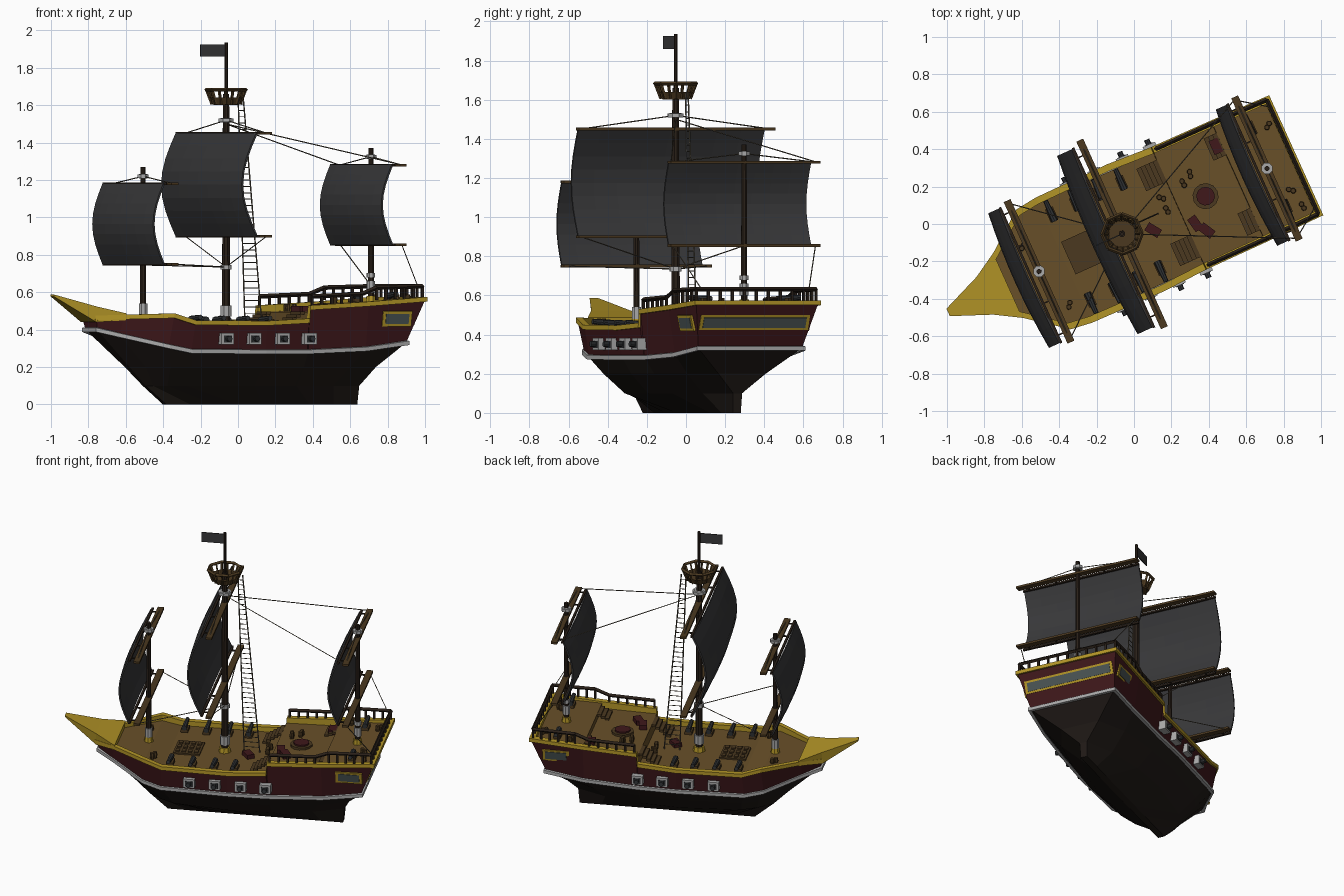
import bpy, bmesh, math, random
from mathutils import Matrix, Vector as V

if "Cube" in bpy.data.objects:
    bpy.data.objects.remove(bpy.data.objects["Cube"])

random.seed(4)
# ship is built along its own axis (bow -x), then turned in plan
BASE = Matrix.Translation((.009, -.02, 0)) @ Matrix.Rotation(math.radians(24.3), 4, 'Z')
COL = dict(yellow=(.45, .3, .02), deck=(.14, .08, .022), maroon=(.05, .009, .011), black=(.014, .01, .008),
           sail=(.04, .04, .042), wood=(.022, .014, .009), plank=(.07, .04, .014), grey=(.4, .4, .4),
           iron=(.03, .033, .036), glass=(.07, .09, .09), rope=(.12, .1, .07))
MAT = {}
for k, c in COL.items():
    MAT[k] = bpy.data.materials.new(k)
    MAT[k].diffuse_color = (*c, 1)


class Part:
    def __init__(self, name, mat):
        self.name, self.mat, self.bm = name, mat, bmesh.new()

    def box(self, loc, size, rot=(0, 'X')):
        m = Matrix.Translation(loc) @ Matrix.Rotation(rot[0], 4, rot[1]) @ Matrix.Diagonal((*size, 1))
        bmesh.ops.create_cube(self.bm, size=1, matrix=m)
        return self

    def rod(self, a, b, r, r2=None, n=8):
        a, b = V(a), V(b)
        d = b - a
        m = Matrix.Translation((a + b) / 2) @ d.to_track_quat('Z', 'Y').to_matrix().to_4x4()
        bmesh.ops.create_cone(self.bm, cap_ends=True, segments=n, radius1=r, radius2=r if r2 is None else r2,
                              depth=d.length, matrix=m)
        return self

    def loft(self, levels, cap=(False, False)):
        # each level is a row of (u, half width, z), mirrored into a closed ring
        rings = [[self.bm.verts.new((u, w, z)) for u, w, z in L] +
                 [self.bm.verts.new((u, -w, z)) for u, w, z in reversed(L)] for L in levels]
        for A, B in zip(rings, rings[1:]):
            for i in range(len(A)):
                j = (i + 1) % len(A)
                self.bm.faces.new((A[i], A[j], B[j], B[i]))
        for use, R in zip(cap, (rings[0], rings[-1])):
            h = len(R) // 2
            if use:
                for i in range(h - 1):
                    self.bm.faces.new((R[i], R[i + 1], R[-2 - i], R[-1 - i]))
        return self

    def done(self, solid=0):
        bmesh.ops.recalc_face_normals(self.bm, faces=self.bm.faces)
        me = bpy.data.meshes.new(self.name)
        self.bm.to_mesh(me)
        me.materials.append(MAT[self.mat])
        ob = bpy.data.objects.new(self.name, me)
        bpy.context.collection.objects.link(ob)
        ob.matrix_world = BASE
        if solid:
            md = ob.modifiers.new('thickness', 'SOLIDIFY')
            md.thickness, md.offset = solid, 0
        return ob


def off(L, d, dz):
    n = len(L) - 1
    return [(u + (-d if i == 0 else d if i == n else 0), w + d, z + dz) for i, (u, w, z) in enumerate(L)]


# hull
rail = [(-.88, .09, .45), (-.76, .17, .455), (-.54, .34, .462), (-.42, .355, .425), (0, .36, .422), (.25, .347, .435),
        (.255, .347, .505), (.6, .345, .525), (.93, .34, .55)]
chine = [(-.87, .075, .4), (-.77, .145, .37), (-.55, .3, .31), (-.43, .325, .285), (0, .335, .282), (.25, .325, .282),
         (.255, .325, .282), (.6, .31, .297), (.845, .29, .33)]
bilge = [(u, w, .2) for u, w in ((-.66, .03), (-.6, .11), (-.5, .21), (-.4, .26), (0, .285), (.25, .27), (.255, .27),
                                 (.55, .22), (.74, .13))]
low = [(u, w, .1) for u, w in ((-.56, .02), (-.53, .05), (-.47, .1), (-.38, .15), (0, .19), (.25, .17), (.255, .17),
                               (.5, .11), (.69, .025))]
keel = [(-.44 + 1.12 * i / 8, .022, 0) for i in range(9)]
Part('lower_hull', 'black').loft([keel, low, bilge, chine], (True, False)).done()
Part('upper_hull', 'maroon').loft([chine, rail]).done()
Part('hull_stripe', 'grey').loft([off(chine, d, z) for d, z in ((-.005, -.012), (.014, -.012), (.014, .01), (-.005, .014))]).done()
Part('gunwale', 'yellow').loft([off(rail, d, z) for d, z in ((-.004, 0), (.012, 0), (.012, .025), (-.025, .025), (-.025, -.03))]).done()
Part('bow_wedge', 'yellow').loft([[(-1.1, .02, .578), (-.885, .1, .44), (-.75, .18, .45)],
                                  [(-1.1, .022, .588), (-.885, .11, .523), (-.75, .19, .487)]], (True, True)).done()
deck = [(-.78, .14, .455), (-.54, .325, .447), (-.42, .335, .416), (.25, .33, .42), (.252, .33, .495),
        (.6, .33, .505), (.602, .33, .54), (.92, .325, .552)]
Part('deck', 'deck').loft([deck], (True, False)).done()

# stern and quarter windows
frame, pane = Part('window_frames', 'yellow'), Part('window_panes', 'glass')
for p, h, t, ins in ((frame, .082, .02, 0), (pane, .055, .026, .035)):
    p.box((.891, 0, .465), (t, .61 - ins, h), (math.radians(21), 'Y'))
    for s in (1, -1):
        p.box((.775, s * .322, .46), (.17 - ins, t, h), (-s * math.radians(12), 'X'))
    p.done()

# gun ports
gp, gd = Part('gun_ports', 'grey'), Part('gun_port_barrels', 'iron')
for u in (-.24, -.077, .088, .247):
    for s in (1, -1):
        gp.box((u, s * .352, .352), (.072, .05, .06))
        gd.box((u, s * .354, .35), (.046, .052, .036)).rod((u, s * .35, .35), (u, s * .405, .352), .015)
gp.done(), gd.done()

# poop railing
rl = Part('poop_railing', 'wood')
for s in (1, -1):
    path = [(.27, s * .34, .578), (.56, s * .34, .59), (.65, s * .34, .625), (.92, s * .335, .632)]
    for a, b in zip(path, path[1:]):
        rl.rod(a, b, .012, n=4)
        n = max(1, round((b[0] - a[0]) / .06))
        for i in range(n):
            q = V(a).lerp(V(b), i / n)
            rl.box((q.x, q.y, q.z - .03), (.013, .013, .07))
rl.rod((.92, -.335, .632), (.92, .335, .632), .012, n=4)
for i in range(11):
    rl.box((.92, -.335 + .067 * i, .6), (.013, .013, .07))
rl.done()

# stairs
st = Part('stairs', 'plank')
for s in (1, -1):
    for i in range(5):
        st.box((.145 + i * .024, s * .22, .425 + i * .016), (.025, .13, .016))
    for i in range(3):
        st.box((.54 + i * .025, s * .22, .508 + i * .011), (.026, .13, .014))
st.done()

# masts with collars, yards, sails
ropes = Part('rigging', 'rope')
masts, collars, yards = Part('masts', 'wood'), Part('mast_collars', 'grey'), Part('yards', 'plank')
bases, ties = Part('mast_bases', 'yellow'), Part('sail_ties', 'wood')
for name, u, r, z0, top, zt, zb, half, depth, cols in (
        ('fore_sail', -.567, .018, .44, 1.27, 1.18, .75, .415, .06, (1.22, .51)),
        ('main_sail', -.08, .024, .41, 1.66, 1.45, .9, .55, .085, (1.52, .735, .5)),
        ('mizzen_sail', .77, .018, .54, 1.37, 1.28, .855, .42, .06, (1.325, .69, .63))):
    masts.rod((u, 0, z0 - .05), (u, 0, top), r, r * .75)
    bases.rod((u, 0, z0), (u, 0, z0 + .04), r * 1.7, r * 1.4)
    for z in cols:
        h = .03 if z < .66 else .012
        collars.rod((u, 0, z - h), (u, 0, z + h), r * 1.35)
        if z > 1:
            collars.rod((u, 0, z - .01), (u, 0, z + .01), r * 1.8)
    for z in (zt, zb):
        yards.box((u, 0, z), (.04, half * 2, .014))
        ties.box((u - .05, 0, z), (.014, half * 1.92, .012))
        for s in (-.85, -.4, .4, .85):
            ties.box((u - .025, s * half, z), (.05, .008, .008))
    for s in (1, -1):
        ropes.rod((u, 0, cols[0]), (u, s * half * .97, zt), .003, n=4)
    sail = Part(name, 'sail')
    N, M = 8, 8
    g = [[sail.bm.verts.new((u - .055 - depth * math.sin(math.pi * i / N) * (1 + .15 * (1 - (2 * j / M - 1) ** 2))
                             - .012 * (1 - (2 * j / M - 1) ** 2),
                             half * .95 * (2 * j / M - 1), zt + (zb - zt) * i / N)) for j in range(M + 1)] for i in range(N + 1)]
    for i in range(N):
        for j in range(M):
            sail.bm.faces.new((g[i][j], g[i + 1][j], g[i + 1][j + 1], g[i][j + 1]))
    sail.done(.01)
masts.rod((-.08, 0, 1.6), (-.08, 0, 1.935), .01)
for p in (masts, collars, yards, bases, ties):
    p.done()

# stays between the masts
for s in (1, -1):
    for a, b in (((-.08, 0, 1.5), (.77, s * .41, 1.28)), ((-.08, 0, .735), (-.08, s * .53, .9)),
                 ((-.08, 0, .735), (-.567, s * .4, .75)), ((.77, s * .4, .855), (.91, s * .3, .63))):
        ropes.rod(a, b, .003, n=4)
# rope ladder to the nest
bl, br, tl, tr = V((.04, .02, .42)), V((.14, .02, .42)), V((0, .02, 1.64)), V((.03, .02, 1.64))
ropes.rod(bl, tl, .004, n=4).rod(br, tr, .004, n=4)
for i in range(1, 36):
    ropes.rod(bl.lerp(tl, i / 36), br.lerp(tr, i / 36), .0025, n=4)
ropes.done()

# crow's nest
cn = Part('crows_nest', 'plank')
cn.rod((-.08, 0, 1.6), (-.08, 0, 1.615), .07, .075)


def ring(a):
    c = math.tau * (a + .5) / 8
    return V((math.cos(c), math.sin(c), 0))


for i in range(8):
    d, e = ring(i), ring(i + 1)
    o = V((-.08, 0, 0))
    lo, hi = V((0, 0, 1.605)), V((0, 0, 1.683))
    cn.rod(o + d * .075 + lo, o + d * .105 + hi, .008, n=4)
    cn.rod(o + d * .107 + hi, o + e * .107 + hi, .01, n=4)
    m, f = (d + e) / 2, V((0, 0, 1.64))
    cn.rod(o + m * .078 + lo, o + m * .105 + hi, .006, n=4)
    q = [cn.bm.verts.new(p) for p in (o + d * .075 + lo, o + e * .075 + lo, o + e * .093 + f, o + d * .093 + f)]
    cn.bm.faces.new(q)
cn.done()
Part('flag', 'sail').box((-.155, 0, 1.893), (.15, .006, .066)).done()

# deck hatch
h = Part('hatch_grating', 'plank').box((-.31, 0, .42), (.17, .19, .012))
for i in range(4):
    for j in range(3):
        h.box((-.37 + .04 * i, -.06 + .06 * j, .43), (.025, .035, .008))
h.done()

# deck cannons
cb, cw = Part('deck_cannons', 'iron'), Part('cannon_carriages', 'plank')
for u, v, z in ((-.38, .27, .425), (-.24, .27, .42), (-.1, .27, .42), (.03, .27, .42), (.78, .25, .548)):
    for s in (1, -1):
        cb.rod((u, s * (v - .06), z + .032), (u, s * (v + .06), z + .042), .018, .013)
        cw.box((u, s * (v - .02), z + .01), (.045, .075, .02))
cb.done(), cw.done()

# capstan, crates, barrels
Part('capstan_base', 'plank').rod((.41, 0, .49), (.41, 0, .515), .07, n=12).done()
Part('capstan_top', 'maroon').rod((.41, 0, .51), (.41, 0, .525), .05, n=12).done()
cr = Part('crates', 'maroon')
for u, v, z, a in ((.3, -.11, .51, .2), (.34, -.17, .51, .5), (.57, .22, .52, 0), (.08, -.05, .43, .6)):
    cr.box((u, v, z), (.05, .08, .035), (a, 'Z'))
cr.done()
ba = Part('barrels', 'plank')
for u, v, z in ((-.6, .15, .44), (-.5, -.24, .44), (.2, .08, .415), (.19, .03, .415), (.38, .13, .495), (.33, .1, .495),
                (.86, .2, .545), (.83, -.15, .545), (.86, -.25, .545), (.68, .27, .54)):
    for k in range(2):
        a, t = random.uniform(0, 6), V((u, v, z))
        t += V((math.cos(a), math.sin(a), 0)) * .025 * k
        ba.rod(t, t + V((0, 0, .022)), .012, .015).rod(t + V((0, 0, .022)), t + V((0, 0, .042)), .015, .012)
ba.done()

for m in bpy.data.materials:
    if m.users and not m.is_grease_pencil:
        m.use_nodes = True
        m.node_tree.nodes["Principled BSDF"].inputs["Base Color"].default_value = m.diffuse_color
